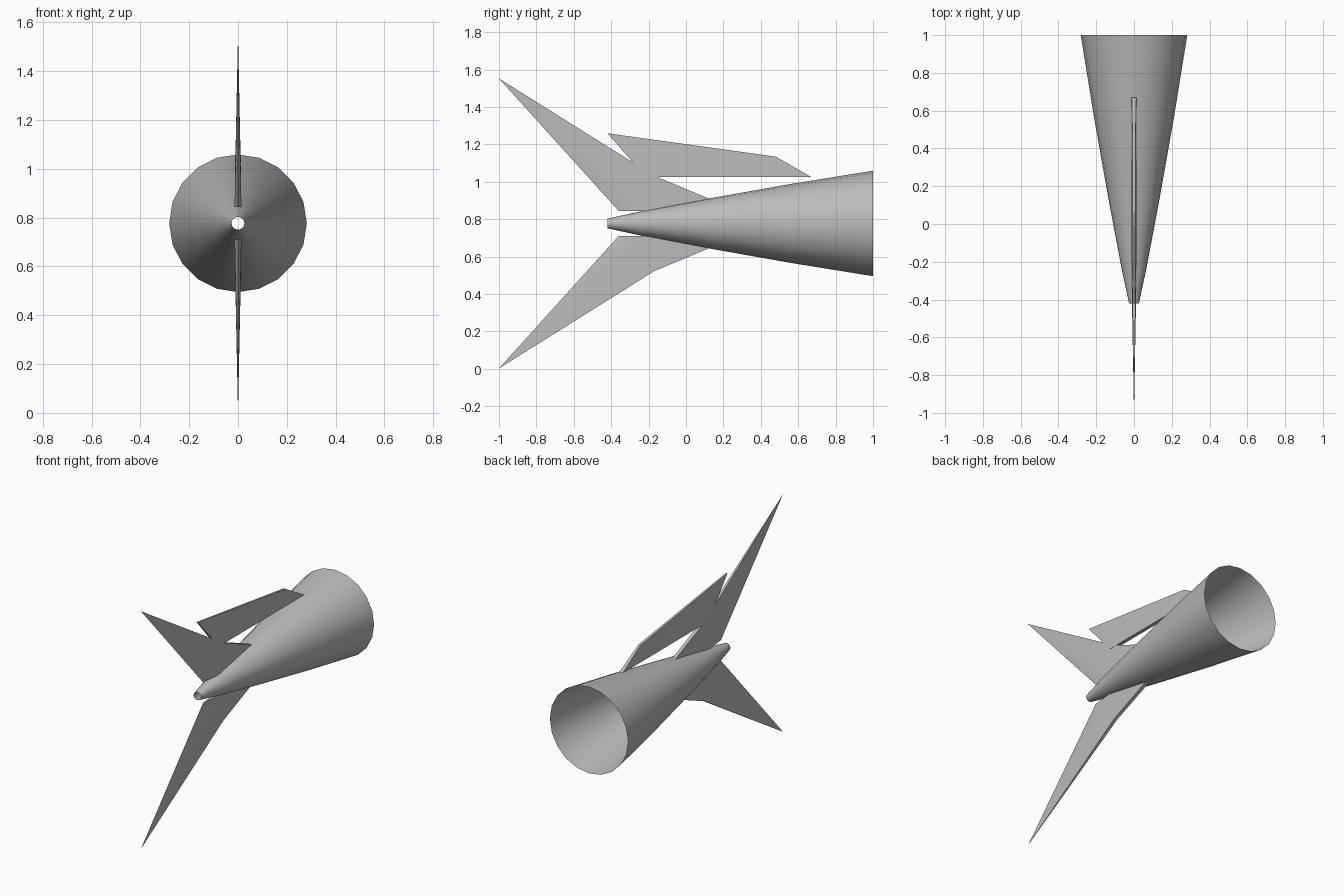
import bpy, bmesh, math

cube = bpy.data.objects.get("Cube")
if cube:
    bpy.data.objects.remove(cube, do_unlink=True)

AXIS = 0.777

grey = bpy.data.materials.new("plain_grey")
grey.use_nodes = True
colour = (0.5, 0.5, 0.5, 1)
grey.diffuse_color = colour
grey.node_tree.nodes["Principled BSDF"].inputs["Base Color"].default_value = colour


def finish(name, bm):
    mesh = bpy.data.meshes.new(name)
    bm.to_mesh(mesh)
    bm.free()
    mesh.materials.append(grey)
    obj = bpy.data.objects.new(name, mesh)
    bpy.context.collection.objects.link(obj)
    bpy.ops.object.select_all(action="DESELECT")
    obj.select_set(True)
    bpy.context.view_layer.objects.active = obj
    bpy.ops.object.shade_smooth_by_angle(angle=math.radians(30))


def cone_shell(name, profile, sides):
    """Open tube along y from (y, radius) stations."""
    bm = bmesh.new()
    rings = []
    for y, r in profile:
        turns = [math.tau * i / sides for i in range(sides)]
        rings.append([bm.verts.new((r * math.cos(a), y, AXIS + r * math.sin(a)))
                      for a in turns])
    for a, b in zip(rings, rings[1:]):
        for i in range(sides):
            j = (i + 1) % sides
            bm.faces.new((a[i], a[j], b[j], b[i]))
    bmesh.ops.recalc_face_normals(bm, faces=bm.faces)
    finish(name, bm)


def thin_plate(name, points, panels, side=1):
    """Two mirrored skins from (y, height, half thickness), closed at the rim."""
    bm = bmesh.new()
    skins = [[bm.verts.new((s * t, y, AXIS + side * h)) for y, h, t in points]
             for s in (1, -1)]
    for skin in skins:
        for panel in panels:
            bm.faces.new([skin[i] for i in panel])
    for edge in [e for e in bm.edges if e.is_boundary]:
        pair = [next(i for i in range(len(points)) if v in (skins[0][i], skins[1][i]))
                for v in edge.verts]
        if edge.verts[0] in skins[0]:
            a, b = pair
            bm.faces.new((skins[0][a], skins[0][b], skins[1][b], skins[1][a]))
    bmesh.ops.remove_doubles(bm, verts=bm.verts, dist=0.0001)
    bmesh.ops.recalc_face_normals(bm, faces=bm.faces)
    finish(name, bm)


# Tapered body, open at both ends
cone_shell("body_cone", [(-0.42, 0.026), (-0.24, 0.065), (0.12, 0.133),
                         (0.56, 0.211), (1, 0.282)], 20)

# Swept fins: leading root, crest root, trailing root, trailing kink, tip
fin = [(-0.36, 0.067, 0), (-0.24, 0.067, 0.014), (0.28, 0.067, 0.012),
       (-0.17, 0.255, 0.011), (-1, 0.775, 0)]
fin_panels = [(0, 1, 4), (1, 3, 4), (1, 2, 3)]
thin_plate("upper_fin", fin, fin_panels)
thin_plate("lower_fin", fin, fin_panels, side=-1)

# Long blade carried on the upper fin
blade = [(-0.215, 0.248, 0.012), (0.67, 0.248, 0.012),
         (0.48, 0.357, 0.008), (-0.42, 0.482, 0.005)]
thin_plate("top_blade", blade, [(0, 1, 2, 3)])
